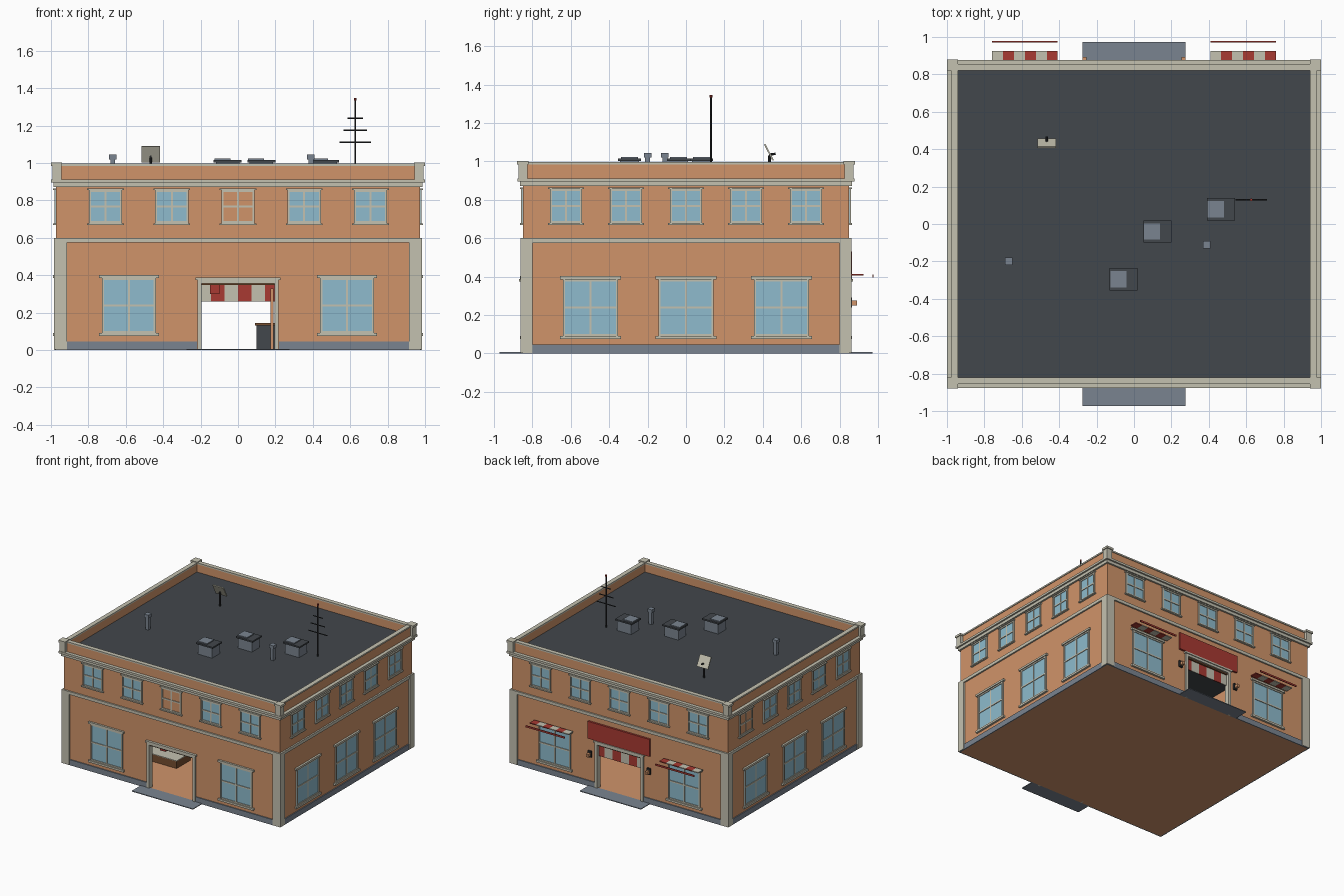
import bpy
import bmesh
import math
from mathutils import Matrix, Vector

cube = bpy.data.objects.get("Cube")
if cube:
    bpy.data.objects.remove(cube, do_unlink=True)


# Materials
def linear(c):
    c /= 255
    return c / 12.92 if c <= 0.04 else ((c + 0.055) / 1.055) ** 2.4


COLOURS = {
    "wall_orange": (208, 148, 106),
    "trim_cream": (196, 193, 176),
    "glass_blue": (142, 187, 205),
    "stone_grey": (122, 132, 144),
    "roof_slate": (66, 71, 76),
    "cloth_red": (168, 58, 50),
    "wood_brown": (118, 78, 48),
    "metal_dark": (42, 44, 46),
}
MATS = {}
for mat_name, rgb in COLOURS.items():
    m = bpy.data.materials.new(mat_name)
    m.use_nodes = True
    col = tuple(linear(c) for c in rgb) + (1.0,)
    m.diffuse_color = col
    m.node_tree.nodes["Principled BSDF"].inputs["Base Color"].default_value = col
    MATS[mat_name] = m
ORANGE, CREAM, GLASS, STONE, SLATE, RED, BROWN, DARK = COLOURS


class Part:
    """Collects boxes and rods into one named object."""

    def __init__(self, name):
        self.name, self.bm, self.used = name, bmesh.new(), []

    def paint(self, verts, mat):
        if mat not in self.used:
            self.used.append(mat)
        for f in {f for v in verts for f in v.link_faces}:
            f.material_index = self.used.index(mat)

    def box(self, mat, x0, x1, y0, y1, z0, z1, turn=None):
        mid = Vector((x0 + x1, y0 + y1, z0 + z1)) / 2
        size = Matrix.Diagonal((abs(x1 - x0), abs(y1 - y0), abs(z1 - z0), 1))
        mx = Matrix.Translation(mid) @ (turn or Matrix()) @ size
        self.paint(bmesh.ops.create_cube(self.bm, size=1, matrix=mx)["verts"], mat)

    def rod(self, mat, a, b, r, sides=8):
        a, b = Vector(a), Vector(b)
        rot = (b - a).to_track_quat("Z", "Y").to_matrix().to_4x4()
        mx = Matrix.Translation((a + b) / 2) @ rot
        geo = bmesh.ops.create_cone(self.bm, cap_ends=True, segments=sides, radius1=r,
                                    radius2=r, depth=(b - a).length, matrix=mx)
        self.paint(geo["verts"], mat)

    def on_wall(self, mat, side, u0, u1, d0, d1, z0, z1):
        # u runs along the wall, d runs outward from its face
        s = -1 if side in ("front", "right") else 1
        if side in ("front", "back"):
            self.box(mat, u0, u1, s * (WY + d0), s * (WY + d1), z0, z1)
        else:
            self.box(mat, s * (WX + d0), s * (WX + d1), u0, u1, z0, z1)

    def done(self):
        me = bpy.data.meshes.new(self.name)
        self.bm.to_mesh(me)
        self.bm.free()
        for mat in self.used:
            me.materials.append(MATS[mat])
        ob = bpy.data.objects.new(self.name, me)
        bpy.context.scene.collection.objects.link(ob)
        return ob


WX, WY, THICK = 0.972, 0.85, 0.027
ROOF, TOP, DOOR, HEAD = 0.92, 0.985, 0.2, 0.365
HALF = {"front": WX, "back": WX, "left": WY, "right": WY}
SIDES = list(HALF)

# Walls with a doorway through front and back
walls = Part("walls")
for side in ("front", "back"):
    for s in (-1, 1):
        walls.on_wall(ORANGE, side, s * DOOR, s * WX, -THICK, 0, 0, TOP)
    walls.on_wall(ORANGE, side, -DOOR, DOOR, -THICK, 0, HEAD, TOP)
for side in ("left", "right"):
    walls.on_wall(ORANGE, side, THICK - WY, WY - THICK, -THICK, 0, 0, TOP)
walls.done()

floor = Part("floor")
floor.box(ORANGE, -WX, WX, -WY, WY, 0, 0.003)
floor.done()
roof = Part("roof")
roof.box(SLATE, -0.96, 0.96, -0.84, 0.84, ROOF - 0.02, ROOF)
roof.done()

# Horizontal trim: base course, middle band, cornice, parapet cap
trim = Part("wall_trim")
for side in SIDES:
    h = HALF[side]
    spans = [(-h, -0.22), (0.22, h)] if side in ("front", "back") else [(-h, h)]
    for a, b in spans:
        trim.on_wall(STONE, side, a, b, 0, 0.008, 0, 0.045)
    for z0, z1, d in ((0.575, 0.6, 0.012), (0.872, 0.895, 0.014), (0.895, 0.912, 0.027)):
        e = h + d if side in ("front", "back") else h
        trim.on_wall(CREAM, side, -e, e, 0, d, z0, z1)
    e = h + 0.006 if side in ("front", "back") else h - THICK
    trim.on_wall(CREAM, side, -e, e, -THICK - 0.003, 0.006, TOP, 0.997)
trim.done()

# Corner pilasters and parapet posts
corners = Part("corner_posts")
for sx in (-1, 1):
    for sy in (-1, 1):
        corners.box(CREAM, sx * 0.915, sx * 0.985, sy * 0.8, sy * 0.863, 0.003, 0.599)
        corners.box(CREAM, sx * 0.945, sx * 0.993, sy * 0.825, sy * 0.873, 0.912, 0.985)
        corners.box(CREAM, sx * 0.94, sx, sy * 0.82, sy * 0.88, 0.985, 1.002)
corners.done()


# Windows
def window(name, side, u, w, z0, z1, pane=GLASS):
    p = Part(name)
    h, t, mid = w / 2, 0.011, (z0 + z1) / 2
    p.on_wall(pane, side, u - h, u + h, 0, 0.003, z0, z1)
    for s in (-1, 1):
        p.on_wall(CREAM, side, u + s * h, u + s * (h - t), 0, 0.01, z0, z1)
    p.on_wall(CREAM, side, u - t / 2, u + t / 2, 0, 0.007, z0, z1)
    for a, b in ((z0, z0 + t), (z1 - t, z1), (mid - t / 2, mid + t / 2)):
        p.on_wall(CREAM, side, u - h, u + h, 0, 0.008, a, b)
    g = 0.009 if w < 0.2 else 0.016
    p.on_wall(CREAM, side, u - h - g, u + h + g, 0, 0.016, z0 - g, z0)
    p.on_wall(CREAM, side, u - h - g, u + h + g, 0, 0.016, z1, z1 + g)
    p.done()


for side in SIDES:
    wide = side in ("front", "back")
    step = 0.354 if wide else 0.3125
    for i in range(-2, 3):
        unglazed = (side, i) in (("front", 0), ("right", 2))
        window(f"upper_window_{side}_{i + 3}", side, i * step, 0.178 if wide else 0.168,
               0.678, 0.856, ORANGE if unglazed else GLASS)
    for i, u in enumerate((-0.583, 0.583) if wide else (-0.497, 0, 0.497)):
        window(f"lower_window_{side}_{i + 1}", side, u, 0.287, 0.09, 0.386)

# Door surrounds and doorsteps
for side in ("front", "back"):
    p = Part(f"{side}_door_surround")
    for s in (-1, 1):
        p.on_wall(CREAM, side, s * 0.195, s * 0.217, -THICK, 0.013, 0, HEAD)
    p.on_wall(CREAM, side, -0.217, 0.217, -THICK, 0.013, HEAD - 0.008, 0.378)
    p.on_wall(CREAM, side, -0.226, 0.226, 0, 0.02, 0.375, 0.388)
    p.on_wall(BROWN, side, -0.195, 0.195, -THICK, 0, 0.347, 0.357)
    p.done()
    p = Part(f"{side}_doorstep")
    p.on_wall(STONE, side, -0.275, 0.275, 0, 0.122, 0, 0.006)
    p.done()


# Striped cloth
def stripes(p, u0, u1, count, d0, d1, z0, z1):
    w = (u1 - u0) / count
    for i in range(count):
        p.on_wall(RED if i % 2 else CREAM, "back", u0 + i * w, u0 + (i + 1) * w, d0, d1, z0, z1)


for label, u in (("right", -0.583), ("left", 0.583)):
    p = Part(f"{label}_awning")
    stripes(p, u - 0.175, u + 0.175, 6, 0.016, 0.075, 0.405, 0.413)
    p.on_wall(RED, "back", u - 0.175, u + 0.175, 0.121, 0.128, 0.396, 0.41)
    p.done()
p = Part("door_valance")
stripes(p, -0.217, 0.217, 6, -0.02, -0.012, 0.26, 0.352)
p.done()

# Back sign board and wall lamps
p = Part("sign_board")
p.on_wall(RED, "back", -0.278, 0.278, 0, 0.016, 0.39, 0.53)
p.done()
for label, s in (("right", -1), ("left", 1)):
    p = Part(f"{label}_wall_lamp")
    p.on_wall(DARK, "back", s * 0.25, s * 0.28, 0, 0.014, 0.24, 0.29)
    p.on_wall(ORANGE, "back", s * 0.255, s * 0.275, 0.014, 0.042, 0.25, 0.275)
    p.done()

# Things just inside the doors
p = Part("counter")
p.box(SLATE, 0.1, 0.5, -0.6, -0.3, 0.003, 0.13)
p.box(BROWN, 0.09, 0.51, -0.61, -0.29, 0.13, 0.145)
p.done()
p = Part("low_table")
p.box(BROWN, -0.6, -0.23, -0.46, -0.28, 0.003, 0.06)
p.box(CREAM, -0.6, -0.23, -0.46, -0.28, 0.06, 0.065)
p.done()
p = Part("open_door_leaf")
p.box(ORANGE, 0.175, 0.19, -0.82, -0.68, 0.003, 0.33)
p.done()
p = Part("hanging_lamp")
p.box(RED, -0.15, -0.1, -0.79, -0.75, 0.3, 0.36)
p.done()

# Roof units
for i, (x, y) in enumerate(((-0.13, -0.295), (0.05, -0.04), (0.39, 0.08))):
    p = Part(f"roof_unit_{i + 1}")
    p.box(STONE, x + 0.012, x + 0.138, y - 0.05, y + 0.05, ROOF, 1.003)
    p.box(SLATE, x, x + 0.15, y - 0.06, y + 0.06, 1.003, 1.015)
    p.box(STONE, x + 0.004, x + 0.09, y - 0.044, y + 0.044, 1.015, 1.023)
    p.done()

# Vent pipes
for i, (x, y) in enumerate(((-0.67, -0.2), (0.39, -0.11))):
    p = Part(f"vent_pipe_{i + 1}")
    p.box(STONE, x - 0.013, x + 0.013, y - 0.013, y + 0.013, ROOF, 1.025)
    p.box(STONE, x - 0.02, x + 0.02, y - 0.02, y + 0.02, 1.02, 1.045)
    p.done()

# Dish: tilted plate on a post
p = Part("dish")
tilt = Matrix.Rotation(math.radians(28), 4, "X")
p.rod(DARK, (-0.467, 0.435, ROOF), (-0.467, 0.435, 1.03), 0.007)
p.box(CREAM, -0.516, -0.416, 0.428, 0.436, 1.0, 1.095, tilt)
p.rod(DARK, (-0.467, 0.432, 1.035), (-0.467, 0.467, 1.04), 0.006)
p.done()

# Antenna
p = Part("antenna")
p.rod(DARK, (0.627, 0.13, ROOF), (0.627, 0.13, 1.335), 0.005)
p.rod(RED, (0.627, 0.13, 1.333), (0.627, 0.13, 1.347), 0.007)
for z, reach in ((1.11, 0.084), (1.175, 0.063), (1.24, 0.042)):
    p.rod(DARK, (0.627 - reach, 0.13, z), (0.627 + reach, 0.13, z), 0.004)
p.done()
